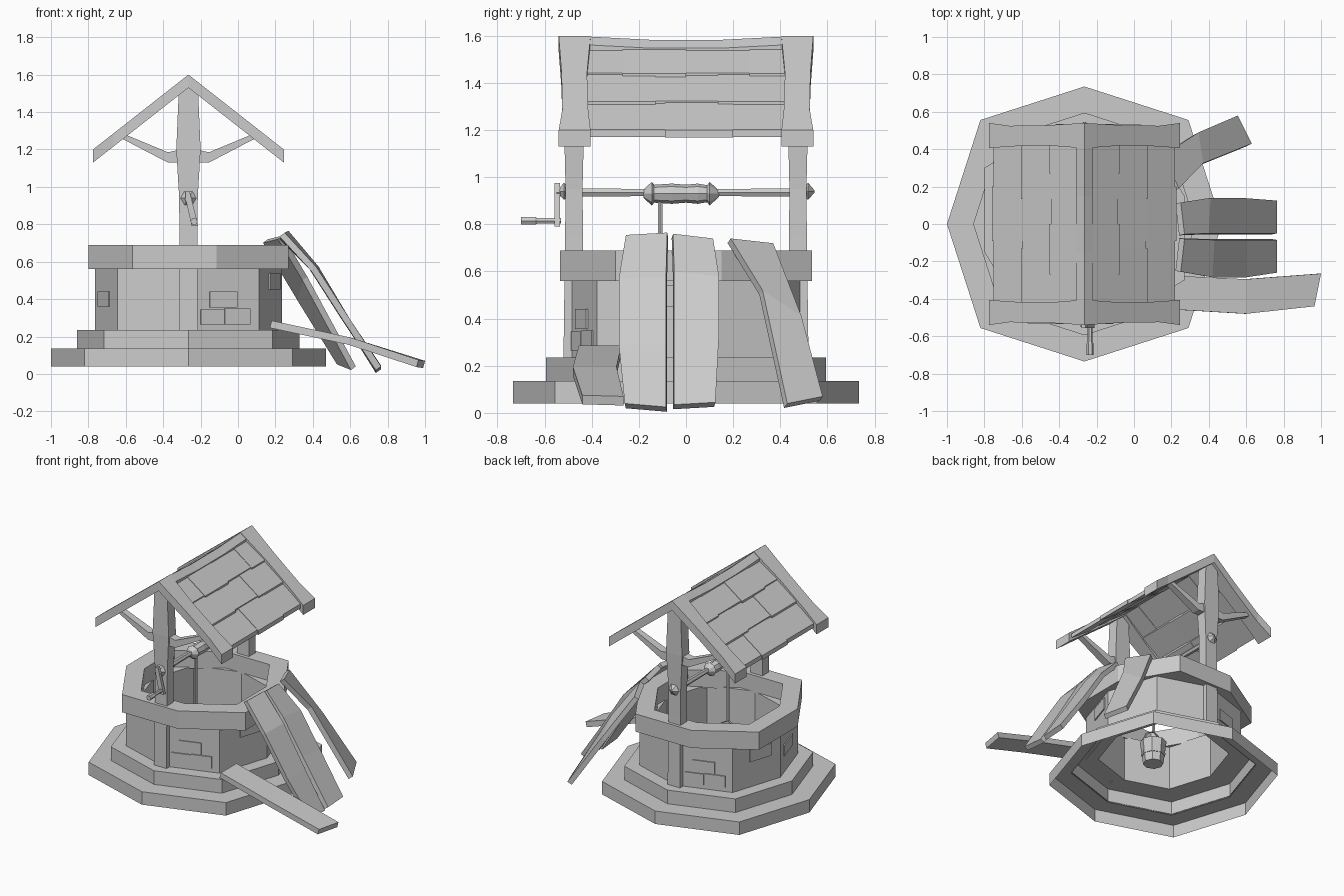
import bpy, bmesh, math
from mathutils import Vector

if "Cube" in bpy.data.objects:
    bpy.data.objects.remove(bpy.data.objects["Cube"])

CX = -0.265  # well axis
mat = bpy.data.materials.new("weathered_grey")
mat.diffuse_color = (0.6, 0.6, 0.6, 1)
mat.use_nodes = True
mat.node_tree.nodes["Principled BSDF"].inputs["Base Color"].default_value = mat.diffuse_color


def loft(name, loops, closed=False, caps=True):
    """Skin a list of equal point loops; cap the ends unless closed."""
    bm = bmesh.new()
    rows = [[bm.verts.new(p) for p in loop] for loop in loops]
    n = len(rows[0])
    pairs = list(zip(rows, rows[1:]))
    if closed:
        pairs.append((rows[-1], rows[0]))
    elif caps:
        bm.faces.new(rows[0])
        bm.faces.new(rows[-1])
    for a, b in pairs:
        for i in range(n):
            j = (i + 1) % n
            bm.faces.new((a[i], a[j], b[j], b[i]))
    bmesh.ops.recalc_face_normals(bm, faces=bm.faces)
    me = bpy.data.meshes.new(name)
    bm.to_mesh(me)
    bm.free()
    me.materials.append(mat)
    ob = bpy.data.objects.new(name, me)
    bpy.context.collection.objects.link(ob)
    return ob


def octagon(r, z, k=1.07):
    """Corners on the axes; the diagonal corners are k times further out."""
    return [Vector((CX + r * (k if i % 2 else 1) * math.cos(i * math.pi / 4),
                    r * (k if i % 2 else 1) * math.sin(i * math.pi / 4), z)) for i in range(8)]


def rim_loop(s, z):
    """Octagon with flat front and sides, its corners turned a little off centre."""
    pts = []
    for c, d in ((1, 0), (0, 1), (-1, 0), (0, -1)):
        for y in (-.30, .15):
            x = .535
            pts.append((CX + s * (x * c - y * d), s * (x * d + y * c), z))
    return pts


def ring(name, f, ro, ri, z0, z1):
    return loft(name, [f(ro, z0), f(ro, z1), f(ri, z1), f(ri, z0)], closed=True)


def rect(x0, x1, y0, y1, z):
    return [(x0, y0, z), (x1, y0, z), (x1, y1, z), (x0, y1, z)]


def lathe_y(name, prof, x, z, n=6):
    return loft(name, [[(x + r * math.cos(2 * math.pi * i / n), y, z + r * math.sin(2 * math.pi * i / n))
                        for i in range(n)] for y, r in prof])


def plank(name, pairs, t):
    """Board through (left, right) edge pairs, thickened by t below its face."""
    a, b = Vector(pairs[0][0]), Vector(pairs[0][1])
    nrm = (b - a).cross(Vector(pairs[-1][0]) - a).normalized()
    if nrm.z > 0:
        nrm = -nrm
    return loft(name, [[Vector(l), Vector(r), Vector(r) + nrm * t, Vector(l) + nrm * t] for l, r in pairs])


# Stone steps (open underneath), wall and rim
loft("base_step", [octagon(r, z) for r, z in ((.735, .04), (.735, .135), (.59, .135))], caps=False)
loft("upper_step", [octagon(r, z) for r, z in ((.595, .13), (.595, .235), (.49, .235))], caps=False)
ring("well_wall", octagon, 0.50, 0.42, 0.23, 0.57)
ring("well_rim", rim_loop, 1.0, 0.77, 0.56, 0.69)

# Raised bricks: wall side, start and end along it, bottom and top
wall = octagon(0.5, 0)
for side, t0, t1, z0, z1 in ((6, .30, .69, .355, .44), (6, .17, .50, .265, .345), (6, .51, .87, .265, .35),
                             (2, .30, .69, .355, .44), (2, .17, .50, .265, .345), (2, .51, .87, .265, .35),
                             (4, .17, .65, .36, .44), (7, .43, .87, .45, .54), (3, .35, .8, .42, .51)):
    a, b = wall[side], wall[(side + 1) % 8]
    out = Vector((b.y - a.y, a.x - b.x, 0)).normalized()
    loft("wall_brick", [[a.lerp(b, t) + out * d + Vector((0, 0, z)) for t, z in
                         ((t0, z0), (t1, z0), (t1, z1), (t0, z1))] for d in (-0.02, 0.008)])

# Posts, braces and gable beams at both ends
SL = 0.784  # roof slope
for s, end in ((-1, "front"), (1, "back")):
    loft(end + "_post", [rect(CX - w, CX + w, s * (0.475 - d), s * (0.475 + d), z) for w, d, z in
                         ((.05, .045, .23), (.048, .038, .75), (.05, .036, .95), (.065, .042, 1.2), (.05, .04, 1.55))])
    for m, side in ((-1, "left"), (1, "right")):
        # brace: flat out from the post, then rising to the beam
        loft(f"{end}_{side}_brace",
             [[(CX + m * x, s * (0.475 - d), z0), (CX + m * x, s * (0.475 + d), z0),
               (CX + m * x, s * (0.475 + d), z1), (CX + m * x, s * (0.475 - d), z1)]
              for x, d, z0, z1 in ((.04, .03, 1.13, 1.20), (.11, .03, 1.13, 1.185), (.35, .022, 1.255, 1.285))])
        loft(f"{end}_{side}_gable_beam",
             [[(CX + m * x, s * y0, 1.6 - SL * x), (CX + m * x, s * y1, 1.6 - SL * x),
               (CX + m * x, s * y1, 1.53 - SL * x), (CX + m * x, s * y0, 1.53 - SL * x)]
              for x, y0, y1 in ((0, .405, .54), (.2, .42, .528), (.4, .415, .525), (.51, .405, .54))])

# Roof shingles: three overlapping rows per side, staggered seams
ROWS = ((0, .18, (-.42, -.27, 0, .27, .42)),
        (.165, .33, (-.42, -.13, .135, .42)),
        (.315, .485, (-.42, -.09, .2, .42)))
for m in (-1, 1):
    for r, (x0, x1, ys) in enumerate(ROWS):
        for i, (y0, y1) in enumerate(zip(ys, ys[1:])):
            e = x1 + 0.008 * ((i + r) % 2)
            lift = 0.004 * ((i + r) % 2)

            def pt(x, y, dz):
                return (CX + m * x, y, 1.575 + lift - SL * x + dz)
            loft("roof_shingle",
                 [[pt(x, y0, up), pt(x, y1, up), pt(x, y1, up - .032), pt(x, y0, up - .032)]
                  for x, up in ((x0, -0.004), (e, 0.008))])
# Ridge strips, sagging slightly in the middle
for m in (-1, 1):
    loft("ridge_board", [[(CX, y, z), (CX + m * .045, y, z - .045 * SL),
                          (CX + m * .045, y, z - .045 * SL - .03), (CX, y, z - .03)]
                         for y, z in ((-.42, 1.597), (-.15, 1.583), (.15, 1.583), (.42, 1.597))])

# Windlass: axle, drum, pegs and crank
lathe_y("axle", [(-.55, .02), (-.43, .02), (0, .016), (.43, .02), (.52, .02)], CX, 0.935)
lathe_y("rope_drum", [(-.18, .018), (-.145, .05), (-.135, .038), (-.06, .043), (0, .038), (.05, .043),
                      (.09, .036), (.1, .05), (.14, .014)], CX, 0.93, 8)
for s in (-1, 1):
    lathe_y("axle_peg", [(s * .50, .025), (s * .518, .042), (s * .545, .006)], CX, 0.94)
loft("crank_arm", [rect(CX + x - w, CX + x + w, -.557, -.535, z) for x, w, z in
                   ((.035, .018, .79), (0, .016, .94), (-.005, .012, .975))])
lathe_y("crank_handle", [(-.70, .019), (-.64, .019), (-.63, .013), (-.53, .013)], CX + .03, 0.815)


# Rope and bucket
def disc(r, z, n=8, y=-0.11):
    return [(CX + r * math.cos(2 * math.pi * i / n), y + r * math.sin(2 * math.pi * i / n), z) for i in range(n)]


loft("rope", [disc(.011, .47, 6), disc(.011, .92, 6)])
loft("bucket", [disc(.07, .22), disc(.092, .39), disc(.08, .39), disc(.06, .24)])
loft("bucket_band", [disc(.082, .28), disc(.085, .30)])
for s in (-1, 1):  # bucket handle
    loft("bucket_handle", [[(CX + s * x - .006, -.116, z), (CX + s * x + .006, -.116, z),
                            (CX + s * x + .006, -.104, z), (CX + s * x - .006, -.104, z)]
                           for x, z in ((.084, .38), (.06, .44), (0, .475))])

# Loose planks leaning on the right side
plank("leaning_plank_a", [((.25, -.255, .755), (.27, -.08, .765)), ((.42, -.285, .57), (.43, -.085, .575)),
                          ((.60, -.285, .29), (.60, -.085, .29)), ((.765, -.26, .04), (.765, -.085, .025))], 0.035)
plank("leaning_plank_b", [((.27, -.055, .76), (.25, .115, .74)), ((.40, -.05, .6), (.41, .14, .58)),
                          ((.56, -.05, .35), (.57, .14, .33)), ((.765, -.05, .035), (.765, .125, .045))], 0.035)
plank("leaning_plank_c", [((.24, .19, .74), (.16, .37, .72)), ((.37, .325, .52), (.345, .49, .41)),
                          ((.63, .43, .04), (.555, .58, .07))], 0.035)
plank("fallen_plank", [((.18, -.455, .285), (.18, -.275, .285)), ((.60, -.48, .195), (.60, -.295, .195)),
                       ((.965, -.44, .075), (1.0, -.265, .07))], 0.04)
